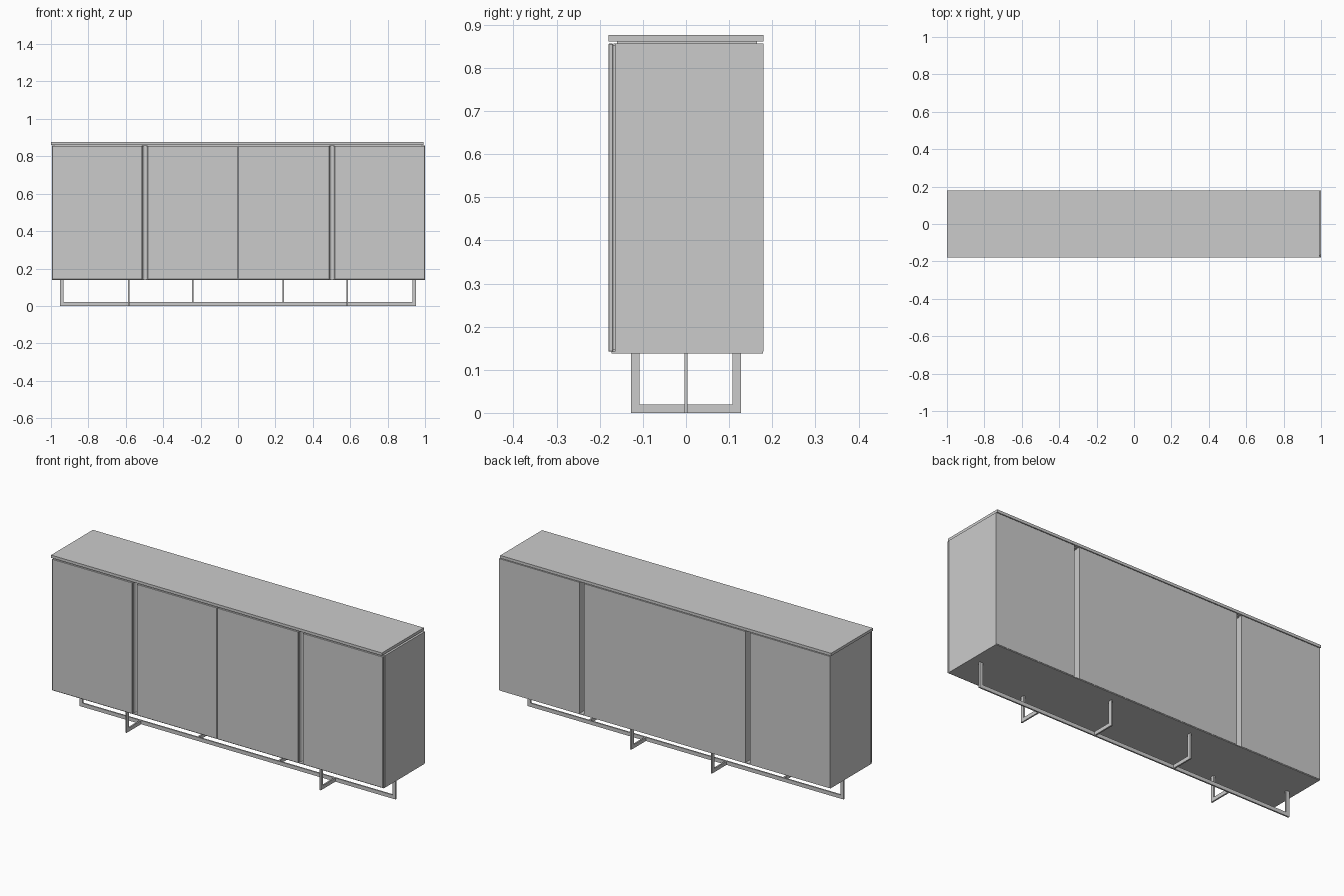
import bpy, bmesh, math

if "Cube" in bpy.data.objects:
    bpy.data.objects.remove(bpy.data.objects["Cube"])

CX = 0.0025   # body sits slightly to the right of the top slab


def box(name, x0, x1, y0, y1, z0, z1, bevel=0.0):
    bm = bmesh.new()
    bmesh.ops.create_cube(bm, size=1)
    for v in bm.verts:
        v.co = (x1 if v.co.x > 0 else x0,
                y1 if v.co.y > 0 else y0,
                z1 if v.co.z > 0 else z0)
    me = bpy.data.meshes.new(name)
    bm.to_mesh(me)
    bm.free()
    ob = bpy.data.objects.new(name, me)
    bpy.context.collection.objects.link(ob)
    if bevel:
        m = ob.modifiers.new("Bevel", 'BEVEL')
        m.width = bevel
        m.segments = 1
    return ob


def extrude_profile(name, pts, z0, z1):
    """Closed xy outline raised from z0 to z1."""
    bm = bmesh.new()
    face = bm.faces.new([bm.verts.new((x, y, z0)) for x, y in pts])
    res = bmesh.ops.extrude_face_region(bm, geom=[face])
    bmesh.ops.translate(bm, vec=(0, 0, z1 - z0),
                        verts=[g for g in res["geom"] if isinstance(g, bmesh.types.BMVert)])
    bmesh.ops.recalc_face_normals(bm, faces=bm.faces)
    me = bpy.data.meshes.new(name)
    bm.to_mesh(me)
    bm.free()
    ob = bpy.data.objects.new(name, me)
    bpy.context.collection.objects.link(ob)
    bpy.context.view_layer.objects.active = ob
    ob.select_set(True)
    bpy.ops.object.shade_smooth_by_angle(angle=math.radians(40))
    ob.select_set(False)
    return ob


# Top slab, with a thin shadow gap under it
box("top_slab", -1.0, 0.993, -0.18, 0.18, 0.861, 0.876)
box("top_spacer", -0.985, 0.985, -0.16, 0.165, 0.855, 0.862)

# Bottom panel
box("bottom_panel", -0.995, 1.0, -0.173, 0.178, 0.138, 0.142)

# Three cabinet modules separated by deep vertical gaps
L, R = -0.995, 1.0
GAP = 0.0145
GL, GR = CX - 0.5, CX + 0.5
for name, a, b in (("left_cabinet", L, GL - GAP),
                   ("middle_cabinet", GL + GAP, GR - GAP),
                   ("right_cabinet", GR + GAP, R)):
    box(name, a, b, -0.165, 0.18, 0.142, 0.857)

# Doors standing just off the cabinet fronts
for name, a, b in (("left_door", L + 0.001, GL - GAP),
                   ("middle_left_door", GL + GAP, -0.002),
                   ("middle_right_door", 0.002, GR - GAP),
                   ("right_door", GR + GAP, R - 0.001)):
    box(name + "_liner", a + 0.004, b - 0.004, -0.171, -0.164, 0.146, 0.853)
    box(name, a, b, -0.18, -0.169, 0.142, 0.856, bevel=0.0012)

# Concave finger-pull channels between the doors
for name, gx in (("left_pull_channel", GL), ("right_pull_channel", GR)):
    arc = [(gx + GAP * math.cos(math.pi * i / 10),
            -0.168 + 0.022 * math.sin(math.pi * i / 10)) for i in range(11)]
    extrude_profile(name, arc + [(gx - GAP, -0.14), (gx + GAP, -0.14)], 0.142, 0.857)

# Base: one long flat-bar runner with end posts
T = 0.004
box("base_runner", -0.953, 0.953, -T, T, 0.0, 0.02)
for s, side in ((-1, "left"), (1, "right")):
    xs = sorted((s * 0.933, s * 0.953))
    box(side + "_end_post", xs[0], xs[1], -T, T, 0.0, 0.139)
    # L-shaped feet reaching forward (outer) and backward (inner)
    for label, x, d in (("front", s * 0.585, -1), ("back", s * 0.243, 1)):
        arm = sorted((0.0, d * 0.128))
        post = sorted((d * 0.108, d * 0.128))
        box(f"{label}_{side}_foot_arm", x - T, x + T, arm[0], arm[1], 0.0, 0.02)
        box(f"{label}_{side}_foot_post", x - T, x + T, post[0], post[1], 0.0, 0.139)
